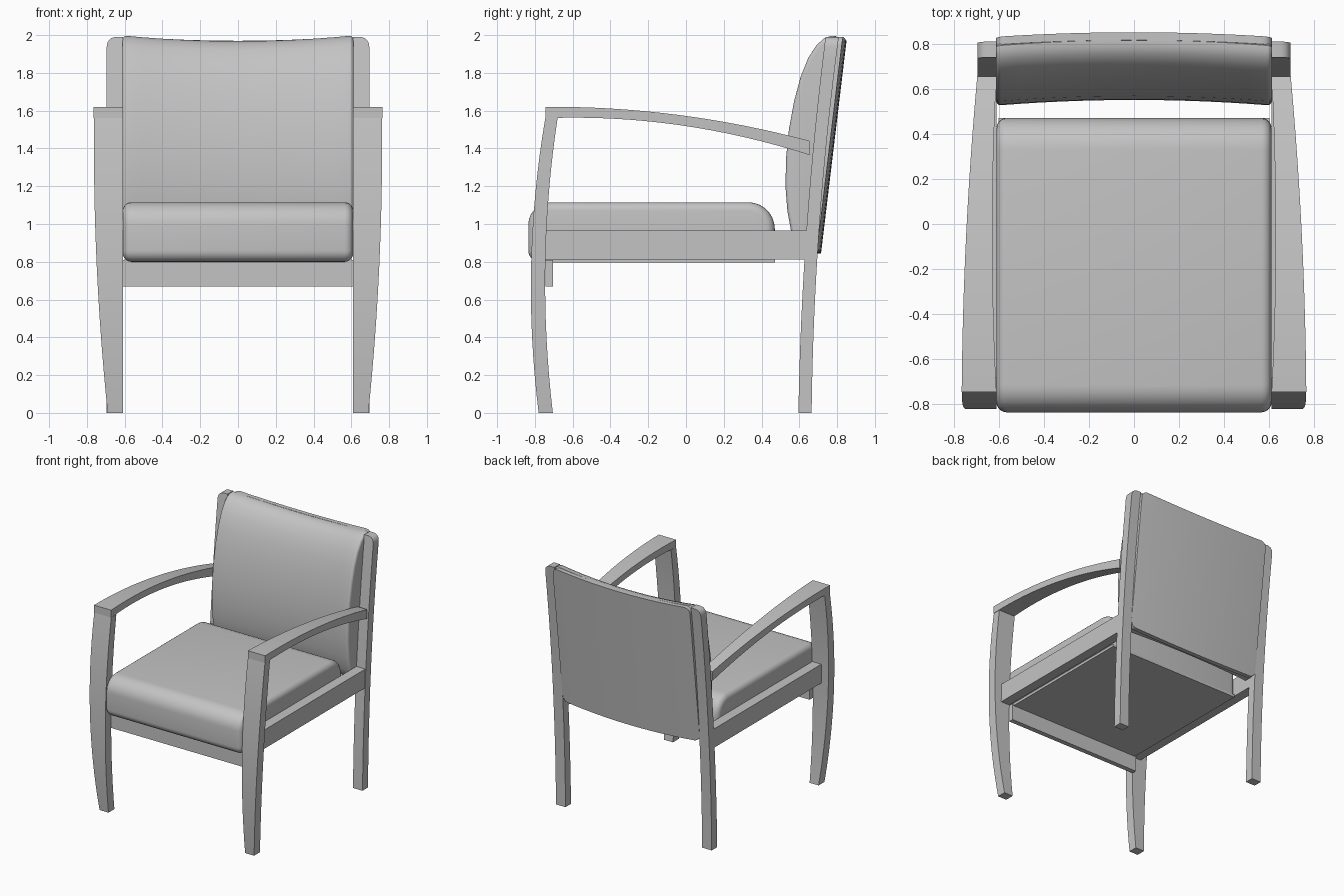
import bpy, bmesh
from math import sin, cos, pi, sqrt, radians

cube = bpy.data.objects.get("Cube")
if cube:
    bpy.data.objects.remove(cube, do_unlink=True)

GREY = (0.55, 0.55, 0.55, 1)
mat = bpy.data.materials.new("plain grey")
mat.use_nodes = True
mat.diffuse_color = GREY
mat.node_tree.nodes["Principled BSDF"].inputs["Base Color"].default_value = GREY


def q(vals, t):
    """Smooth curve through three values at t = 0, 0.5 and 1."""
    a, b, c = vals
    return a * (1 - 2 * t) * (1 - t) + b * 4 * t * (1 - t) + c * t * (2 * t - 1)


def loft(name, rings, cap_bevel=0):
    """Skin a list of equal-sized rings, close the ends, optionally round them."""
    bm = bmesh.new()
    vs = [[bm.verts.new(p) for p in ring] for ring in rings]
    n = len(rings[0])
    for a, b in zip(vs, vs[1:]):
        for i in range(n):
            j = (i + 1) % n
            bm.faces.new((a[i], a[j], b[j], b[i]))
    caps = [bm.faces.new(vs[0][::-1]), bm.faces.new(vs[-1])]
    bmesh.ops.recalc_face_normals(bm, faces=bm.faces)
    if cap_bevel:
        edges = [e for f in caps for e in f.edges]
        bmesh.ops.bevel(bm, geom=edges, offset=cap_bevel, offset_type='OFFSET',
                        segments=5, profile=0.5, affect='EDGES', clamp_overlap=True)
    me = bpy.data.meshes.new(name)
    bm.to_mesh(me)
    bm.free()
    me.materials.append(mat)
    ob = bpy.data.objects.new(name, me)
    bpy.context.collection.objects.link(ob)
    bpy.ops.object.select_all(action='DESELECT')
    ob.select_set(True)
    bpy.context.view_layer.objects.active = ob
    bpy.ops.object.shade_smooth_by_angle(angle=radians(35))
    return ob


def rect(x0, x1, y0, y1, z):
    return [(x0, y0, z), (x1, y0, z), (x1, y1, z), (x0, y1, z)]


def box(name, x0, x1, y0, y1, z0, z1):
    return loft(name, [rect(x0, x1, y0, y1, z) for z in (z0, z1)])


def arc(cy, cz, r, a0, a1, n=7):
    return [(cy + r * cos(radians(a0 + (a1 - a0) * i / n)),
             cz + r * sin(radians(a0 + (a1 - a0) * i / n))) for i in range(n + 1)]


steps = [i / 16 for i in range(17)]

for side, s in (("left", 1), ("right", -1)):
    # Front leg: bowed forward, flaring outward toward the top
    loft(side + "_front_leg", [
        rect(s * 0.61, s * q((0.69, 0.748, 0.762), t), q((-0.78, -0.82, -0.745), t),
             q((-0.705, -0.745, -0.68), t), 1.56 * t) for t in steps])

    # Back leg: sweeps back into the upright, outer top corner rounded
    rings = []
    for z in [2 * t for t in steps[:-1]] + [1.94, 1.96, 1.975, 1.985, 1.99]:
        k = min(max((z - 1.94) / 0.05, 0), 1)
        outer = 0.695 - 0.045 * (1 - sqrt(1 - k * k))
        rings.append(rect(s * 0.61, s * outer, q((0.595, 0.64, 0.74), z / 2),
                          q((0.665, 0.707, 0.81), z / 2), z))
    rings.sort(key=lambda r: r[0][2])
    loft(side + "_back_leg", rings)

    # Armrest: curves down and narrows to the upright
    rings = []
    for t in steps:
        y = -0.745 + 1.4 * t
        xi, xo = s * q((0.61, 0.628, 0.61), t), s * q((0.764, 0.744, 0.695), t)
        lo, hi = q((1.56, 1.525, 1.365), t), q((1.62, 1.578, 1.44), t)
        rings.append([(xi, y, lo), (xo, y, lo), (xo, y, hi), (xi, y, hi)])
    loft(side + "_armrest", rings)

    box(side + "_side_rail", s * 0.61, s * 0.69, -0.75, 0.64, 0.813, 0.965)

# Front apron and board under the seat
box("front_apron", -0.61, 0.61, -0.745, -0.705, 0.67, 0.81)
box("seat_board", -0.6, 0.6, -0.745, 0.47, 0.795, 0.815)

# Seat cushion: rounded profile swept across the width
profile = (arc(-0.775, 0.86, 0.06, 270, 180) + arc(-0.715, 0.995, 0.12, 180, 90)
           + arc(0.33, 0.975, 0.14, 90, 0) + [(0.47, 0.80)])
loft("seat_cushion", [[(x, y, z) for y, z in profile] for x in (-0.61, 0.61)], 0.045)

# Back cushion: padded profile, hollowed gently across the width
HALF = 0.612
profile = [(0.60, 0.88), (0.575, 0.91), (0.555, 0.96), (0.535, 1.07), (0.525, 1.2),
           (0.528, 1.35), (0.543, 1.5), (0.57, 1.65), (0.605, 1.78), (0.645, 1.88),
           (0.69, 1.95), (0.73, 1.985), (0.765, 1.998), (0.79, 1.998), (0.80, 1.98),
           (0.668, 0.88)]
rings = []
for i in range(13):
    u = i / 6 - 1
    h = 1 - u * u
    rings.append([(u * HALF, y + 0.025 * h, z - 0.03 * h * (z - 0.88) / 1.12)
                  for y, z in profile])
loft("back_cushion", rings, 0.035)

# Back panel: thin bowed board with rounded corners
R = 0.05
ends = [HALF - R + R * sin(pi / 2 * i / 6) for i in range(7)]
xs = [-x for x in reversed(ends)] + [(HALF - R) * i / 6 for i in range(-5, 6)] + ends
rings = []
for x in xs:
    h = 1 - (x / HALF) ** 2
    k = max((abs(x) - HALF + R) / R, 0)
    inset = 0.95 * R * (1 - sqrt(max(1 - k * k, 0)))
    ring = []
    for z, back in ((0.87 + inset, 0), (1.995 - inset, 0), (1.995 - inset, 1), (0.87 + inset, 1)):
        y = 0.66 + 0.12 * (z - 0.87) + 0.035 * back + 0.02 * h
        ring.append((x, y, z - 0.025 * h))
    rings.append(ring)
loft("back_panel", rings)
